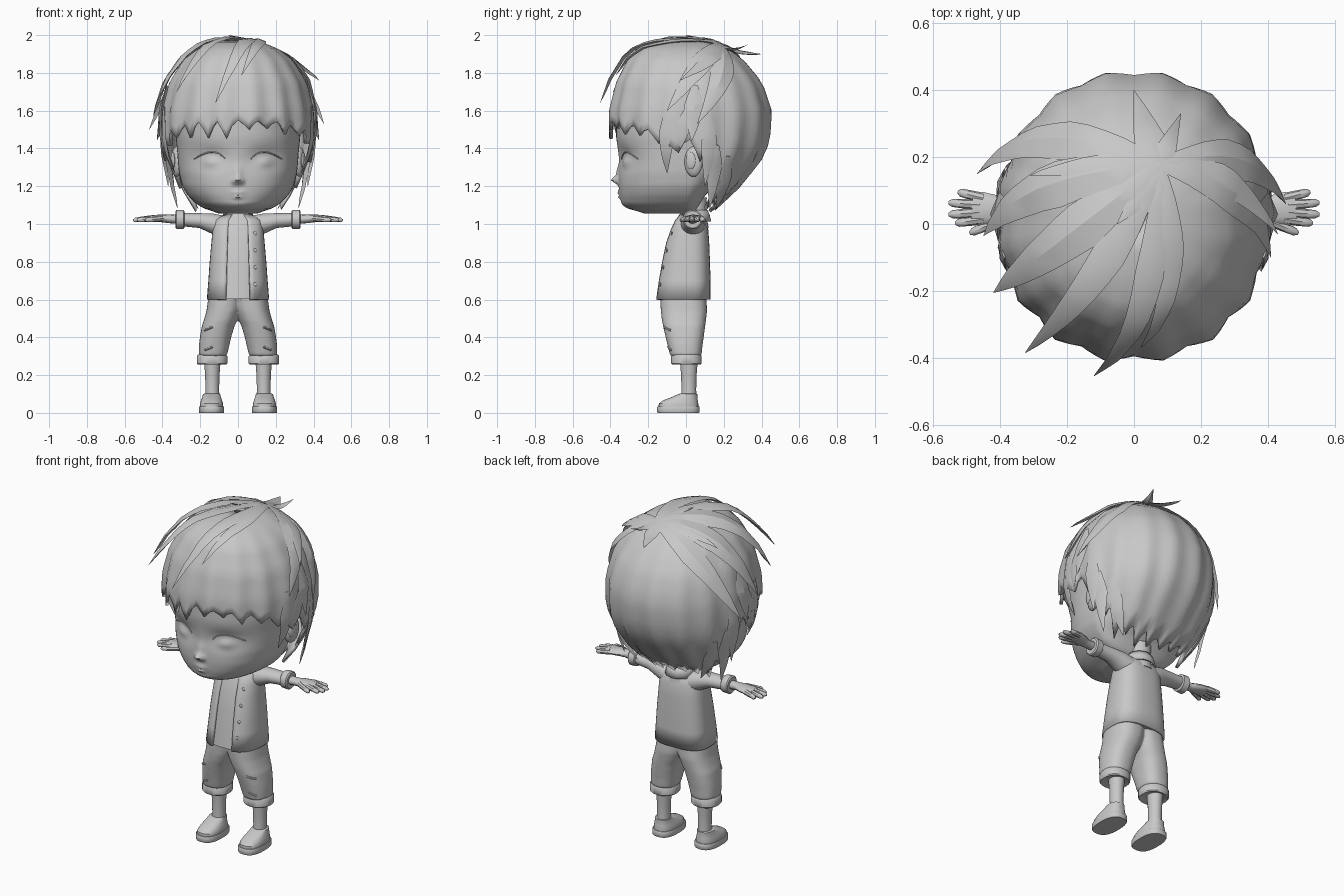
import bpy, bmesh, math, random
from mathutils import Vector, Matrix

random.seed(4)
cube = bpy.data.objects.get("Cube")
if cube:
    bpy.data.objects.remove(cube)

grey = bpy.data.materials.new("clay_grey")
grey.use_nodes = True
TONE = (0.58, 0.58, 0.58, 1)
grey.diffuse_color = TONE
grey.node_tree.nodes["Principled BSDF"].inputs["Base Color"].default_value = TONE


def finish(name, bm, mirror=False, thick=0, angle=40):
    bmesh.ops.recalc_face_normals(bm, faces=bm.faces)
    me = bpy.data.meshes.new(name)
    bm.to_mesh(me)
    bm.free()
    ob = bpy.data.objects.new(name, me)
    bpy.context.collection.objects.link(ob)
    me.materials.append(grey)
    bpy.ops.object.select_all(action='DESELECT')
    ob.select_set(True)
    bpy.context.view_layer.objects.active = ob
    bpy.ops.object.shade_smooth_by_angle(angle=math.radians(angle))
    if thick:
        mod = ob.modifiers.new("thickness", 'SOLIDIFY')
        mod.thickness, mod.offset = thick, -1
    if mirror:
        ob.modifiers.new("mirror", 'MIRROR')
    return ob


def loft(name, rings, closed=True, caps=True, **kw):
    bm = bmesh.new()
    rows = [[bm.verts.new(p) for p in r] for r in rings]
    n = len(rows[0])
    for a, b in zip(rows, rows[1:]):
        for i in range(n if closed else n - 1):
            j = (i + 1) % n
            bm.faces.new((a[i], a[j], b[j], b[i]))
    if caps and closed:
        bm.faces.new(rows[0])
        bm.faces.new(rows[-1])
    return finish(name, bm, **kw)


def power(v, p):
    return math.copysign(abs(v) ** (2 / p), v)


def ring_point(a, cx, cy, z, rx, rf, rb, p=2):
    # angle 0 points to the front; front and back depths differ
    c = math.cos(a)
    return (cx + rx * power(math.sin(a), p), cy - (rf if c > 0 else rb) * power(c, p), z)


def ring(cx, cy, z, rx, rf, rb, p=2, n=32):
    return [ring_point(math.tau * i / n, cx, cy, z, rx, rf, rb, p) for i in range(n)]


def front_y(x, cy, rx, rf, p):
    return cy - rf * max(0, 1 - abs(x / rx) ** p) ** (1 / p)


def tube(name, pts, n=12, **kw):
    # pts: (centre, half width, half height) along a mostly horizontal path
    rings = []
    for i, (c, w, h) in enumerate(pts):
        d = Vector(pts[min(i + 1, len(pts) - 1)][0]) - Vector(pts[max(i - 1, 0)][0])
        side = d.cross(Vector((0, 0, 1))).normalized()
        up = side.cross(d).normalized()
        rings.append([Vector(c) + side * w * math.cos(math.tau * k / n)
                      + up * h * math.sin(math.tau * k / n) for k in range(n)])
    return loft(name, rings, **kw)


def ball(name, loc, size, turn=0, **kw):
    bm = bmesh.new()
    m = Matrix.Translation(loc) @ Matrix.Rotation(turn, 4, 'Z') @ Matrix.Diagonal((*size, 1))
    bmesh.ops.create_uvsphere(bm, u_segments=20, v_segments=12, radius=1, matrix=m)
    return finish(name, bm, **kw)


def sample(table, x):
    for a, b in zip(table, table[1:]):
        if a[0] <= x <= b[0]:
            t = (x - a[0]) / (b[0] - a[0])
            return [u + (v - u) * t for u, v in zip(a, b)][1:]
    return (table[0] if x < table[0][0] else table[-1])[1:]


# Head: height, half width, front depth, back depth
HEAD = [(1.055, .08, .19, .03), (1.068, .15, .28, .05), (1.1, .215, .335, .07), (1.15, .265, .35, .1),
        (1.2, .295, .356, .15), (1.27, .312, .357, .22), (1.33, .318, .355, .28), (1.39, .322, .36, .31),
        (1.46, .33, .37, .33), (1.6, .33, .37, .34), (1.75, .3, .32, .3), (1.88, .19, .2, .18)]
# Soft bumps pushed out of the face: x, height, spread, height spread, amount
FACE = [(0, 1.232, .022, .018, .036), (0, 1.27, .022, .04, .012), (.024, 1.225, .012, .012, .012),
        (0, 1.167, .032, .008, .014), (0, 1.142, .026, .009, .014), (0, 1.1, .05, .02, .006),
        (.145, 1.345, .085, .055, -.03), (.145, 1.33, .05, .03, .026)]


def bump(x, z):
    return sum(m * math.exp(-((abs(x) - u) / su) ** 2 - ((z - v) / sv) ** 2) for u, v, su, sv, m in FACE)


rings = []
for k in range(61):
    z = 1.055 + .825 * (k / 60) ** 1.4
    rx, rf, rb = [sum(q) / 3 for q in zip(*(sample(HEAD, z + dz) for dz in (-.012, 0, .012)))]
    row = []
    for i in range(112):
        a = math.tau * i / 112
        x, y, _ = ring_point(a - .6 * math.sin(a), 0, 0, z, rx, rf, rb, 2.25)
        row.append((x, y - (bump(x, z) if y < 0 else 0), z))
    rings.append(row)
loft("head", rings, angle=60)
lash = []
for i in range(11):
    t = i / 10
    x, z = .068 + .165 * t, 1.345 + .036 * math.sin(math.pi * t ** .8)
    rx, rf, rb = sample(HEAD, z)
    lash.append(((x, front_y(x, 0, rx, rf, 2.25) - bump(x, z), z), .005, .004))
tube("eyelids", lash, n=8, mirror=True)
ball("ears", (.325, .04, 1.33), (.028, .05, .08), -.3, mirror=True)
ball("ear_lobes", (.345, .025, 1.335), (.01, .028, .045), -.3, mirror=True)
loft("neck", [ring(0, .05, z, r, r, r) for z, r in ((.98, .07), (1.04, .058), (1.14, .06))])

# Hair cap: jagged shell whose lower rim follows the face, ears and nape
CAP = [(1.03, .26, .3, .09), (1.2, .35, .36, .27), (1.36, .395, .405, .395), (1.45, .405, .425, .425),
       (1.6, .4, .425, .435), (1.75, .365, .39, .385), (1.87, .29, .33, .285), (1.93, .21, .27, .2),
       (1.965, .12, .16, .12), (1.975, .005, .005, .005)]
RIM = [(0, 1.55), (35, 1.54), (60, 1.5), (75, 1.42), (88, 1.45), (102, 1.42), (115, 1.25), (130, 1.15), (180, 1.12)]
LOCKS, STEPS, LEVELS, LOBE = 24, 4, 18, 6
depth = [random.uniform(.03, .11) for _ in range(LOCKS)]
rows = []
for s in range(1, LEVELS + 1):
    t = s / LEVELS
    row = []
    for i in range(LOCKS * STEPS):
        a = math.tau * i / (LOCKS * STEPS)
        deg = math.degrees(a)
        jag = (0, .45, 1, .3)[i % STEPS]
        rim = sample(RIM, min(deg, 360 - deg))[0] - depth[i // STEPS] * jag * t ** 3
        z = 1.975 - (1.975 - rim) * (1 - math.cos(t * math.pi / 2))
        rx, rf, rb = sample(CAP, z)
        peak = 1 - abs(2 * (i % LOBE) / LOBE - 1)
        k = 1 + .05 * t * (peak - .45)
        row.append(ring_point(a, 0, .02, z, rx * k, rf * k, rb * k, 2.1))
    rows.append(row)
loft("hair_cap", rows[::-1], caps=False, thick=.018, angle=35)
ball("hair_crown", (0, .02, 1.968), (.03, .03, .008))

# Loose locks: pointed blades that hug the skull and lift away at the tip
CENTRE = Vector((0, .02, 1.55))


def cap_distance(d):
    lo, hi = .1, .7
    for _ in range(24):
        r = (lo + hi) / 2
        p = d * r
        rx, rf, rb = sample(CAP, CENTRE.z + p.z)
        inside = (p.x / rx) ** 2 + (p.y / (rf if p.y < 0 else rb)) ** 2 < 1
        lo, hi = (r, hi) if inside else (lo, r)
    return lo


def blade(name, start, tip, w, bend=0, n=12, **kw):
    a, b = (Vector(start) - CENTRE).normalized(), Vector(tip) - CENTRE
    flare = b.length - cap_distance(b.normalized())
    rings = []
    for i in range(n + 1):
        t = i / n
        d = a.slerp(b.normalized(), t)
        side = d.cross(b - a * b.length).normalized()
        d = (d + side * bend * math.sin(math.pi * t)).normalized()
        p = CENTRE + d * (cap_distance(d) + (flare - .01) * t ** 3 + .01)
        hw = w * min(1, .25 + 1.8 * t) * (1 - t ** 2.2) + .001
        sag = d * hw * hw * 1.3
        rings.append([p + side * hw - sag, p + d * hw * .16, p - side * hw - sag, p - d * min(.014, hw)])
    return loft(name, rings, angle=25, **kw)


CROWN = (.08, .18, 1.96)
TOP_LOCKS = [((0, .4, 1.9), .055, 0), ((.14, .33, 1.95), .035, 0), ((-.31, .145, 1.88), .042, 0),
             ((-.47, .15, 1.5), .075, -.05), ((-.45, -.035, 1.57), .085, 0),
             ((-.42, -.205, 1.67), .085, .08), ((-.325, -.385, 1.7), .06, .1),
             ((-.12, -.455, 1.64), .05, .12), ((.02, -.37, 1.79), .045, .1),
             ((.43, -.03, 1.76), .055, .1), ((.455, .06, 1.53), .075, .1), ((.41, -.1, 1.6), .07, .06)]
for i, (tip, w, bend) in enumerate(TOP_LOCKS):
    blade(f"top_lock_{i + 1}", CROWN, tip, w, bend)
blade("crown_curl", (.09, .16, 1.97), (-.05, 0, 2.0), .035)

SIDE_LOCKS = [((.39, -.09, 1.62), (.335, -.1, 1.27), .05), ((.4, 0, 1.6), (.4, -.03, 1.4), .045),
              ((.4, .13, 1.56), (.37, .1, 1.2), .05), ((.38, .16, 1.42), (.32, .125, 1.08), .05),
              ((.41, .05, 1.75), (.43, .03, 1.44), .06), ((.31, .2, 1.38), (.21, .16, 1.08), .05)]
for i, (start, tip, w) in enumerate(SIDE_LOCKS):
    blade(f"side_locks_{i + 1}", start, tip, w, mirror=True)

# Open jacket over a shirt
COAT = [(.6, .165, .185, .11), (.7, .157, .17, .11), (.8, .15, .152, .107), (.9, .141, .13, .103),
        (.97, .135, .105, .098), (1.02, .125, .08, .08), (1.05, .075, .055, .055)]
loft("jacket", [ring(0, .02, z, x, f, b, 2.6, 40)[2:39] for z, x, f, b in COAT], closed=False, thick=.014)
loft("shirt", [ring(0, .02, z + .004, x * .91, f * .92, b * .9, 2.6) for z, x, f, b in COAT])
loft("collar", [ring(0, .045, z, r, r, r) for z, r in ((1.015, .088), (1.05, .08), (1.075, .068))],
     caps=False, thick=.01)
for i, z in enumerate((.68, .77, .86, .95)):
    rx, rf, rb = sample(COAT, z)
    ball(f"button_{i + 1}", (.09, front_y(.09, .02, rx, rf, 2.6), z), (.01, .004, .01))

# Arms, cuffs and hands
AY = .035
tube("sleeves", [((.08, AY, .985), .065, .06), ((.14, AY, 1.005), .06, .052), ((.2, AY, 1.018), .048, .04),
                 ((.3, AY, 1.023), .042, .035)], n=18, mirror=True)
tube("sleeve_cuffs", [((x, AY, 1.024), r, r) for x, r in
                      ((.283, .043), (.288, .05), (.325, .052), (.331, .045))], n=18, mirror=True)
tube("palms", [((.3, AY, 1.025), .03, .026), ((.37, AY, 1.027), .028, .022), ((.41, AY + .005, 1.03), .045, .02),
               ((.455, AY + .01, 1.03), .051, .017), ((.485, AY + .012, 1.03), .045, .012)], mirror=True)
FINGERS = [((.45, .077), (.527, .096)), ((.46, .057), (.555, .064)), ((.46, .035), (.555, .028)),
           ((.45, .015), (.535, .002)), ((.4, .012), (.492, -.028))]
for i, (a, b) in enumerate(FINGERS):
    pts = [((a[0] + (b[0] - a[0]) * t, a[1] + (b[1] - a[1]) * t, 1.03 - .01 * t), r, r)
           for t, r in ((0, .016), (.5, .0145), (.88, .012), (1, .005))]
    tube(f"fingers_{i + 1}", pts, n=8, mirror=True)

# Rolled trousers: two overlapping legs fused into one soft garment
LEG = [(.3, .134, .075, .086, .08), (.36, .126, .081, .1, .086), (.4, .119, .083, .11, .092),
       (.46, .105, .087, .124, .1), (.49, .092, .089, .13, .104), (.54, .075, .092, .136, .11),
       (.63, .06, .095, .14, .105)]
trousers = loft("trousers", [ring(x, .002, z, r, f, b, 2.4) for z, x, r, f, b in LEG], mirror=True)
fuse = trousers.modifiers.new("fuse", 'REMESH')
fuse.mode, fuse.voxel_size, fuse.use_smooth_shade = 'VOXEL', .009, True
soften = trousers.modifiers.new("soften", 'SMOOTH')
soften.iterations = 8
loft("trouser_cuffs", [ring(.137, .002, z, r, r, r, 2.2) for z, r in
                       ((.262, .06), (.256, .076), (.262, .081), (.3, .081), (.31, .074), (.31, .06))], mirror=True)
for i, z in enumerate((.35, .455)):
    pts = []
    for k in range(7):
        cx, rx, rf, rb = sample(LEG, z - .003 * k)
        x = .135 + .007 * k
        pts.append(((x, front_y(x - cx, .004, rx, rf, 2.4), z - .003 * k), .006, .006))
    tube(f"trouser_folds_{i + 1}", pts, n=8, mirror=True)

# Legs and shoes
loft("lower_legs", [ring(.136, .015, z, r, r * 1.08, r * 1.08) for z, r in
                    ((.06, .04), (.12, .036), (.2, .038), (.29, .045))], mirror=True)
SX = .14
loft("shoe_soles", [ring(SX, -.04, z, .067 * k, .113 * k, .112 * k, 2.6) for z, k in
                    ((0, .97), (.005, 1), (.03, 1), (.035, .97))], mirror=True)
loft("shoe_uppers", [ring(SX, y, z, x, f, b, 2.4) for z, y, x, f, b in
                     ((.03, -.04, .061, .105, .105), (.05, -.04, .061, .104, .105), (.066, -.03, .056, .092, .092),
                      (.082, -.01, .05, .07, .07), (.1, .01, .045, .05, .05), (.103, .012, .036, .04, .04))],
     mirror=True)
